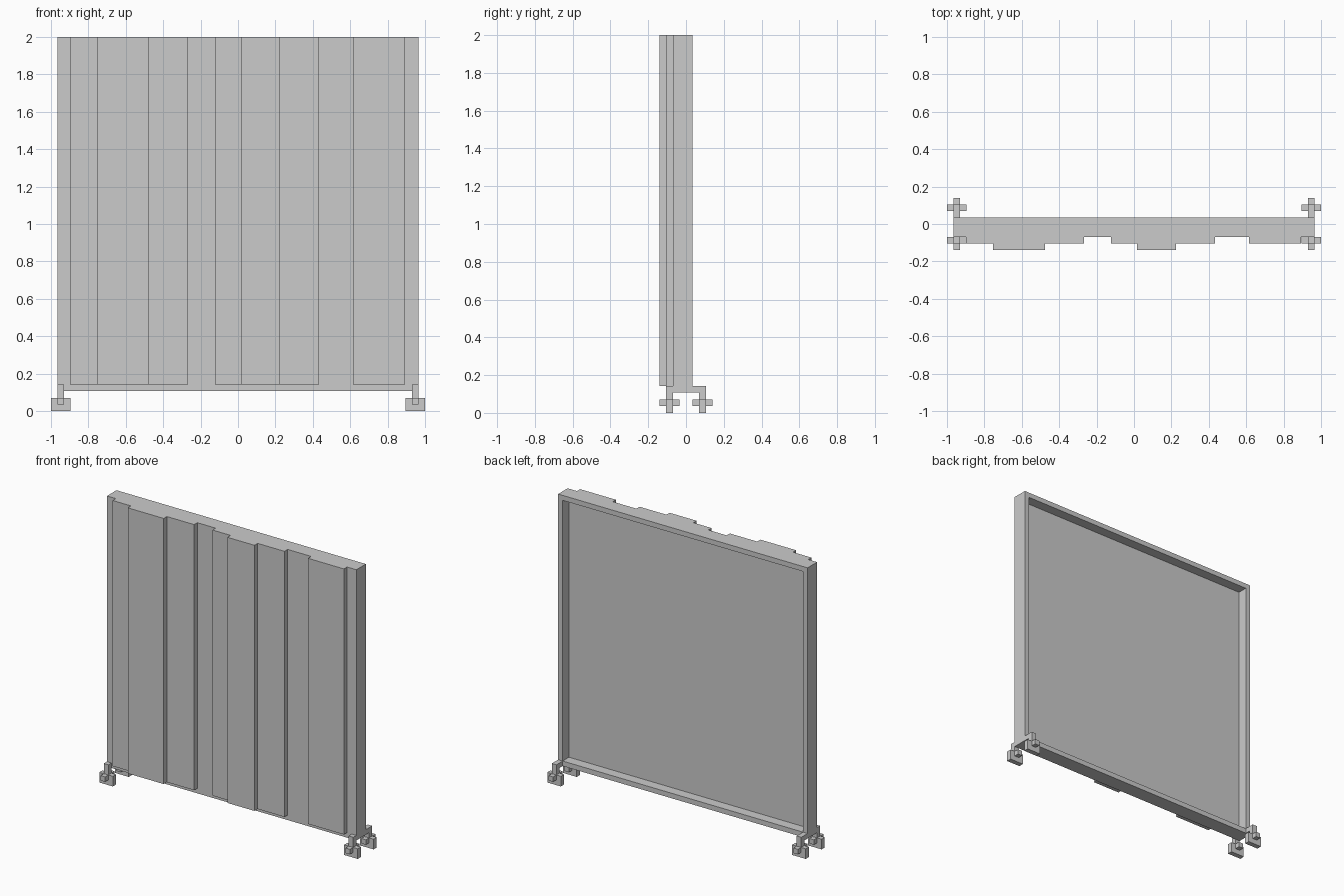
import bpy, bmesh

if "Cube" in bpy.data.objects:
    bpy.data.objects.remove(bpy.data.objects["Cube"])

T = 0.035                      # basic bar thickness
XO, XI = 0.965, 0.93           # outer and inner face of the frame sides
Z_RAIL, Z_WALL, Z_TOP = 0.107, 0.142, 2.0


def prism(name, outline, z0, z1):
    """Extrude an xy outline from z0 to z1."""
    bm = bmesh.new()
    face = bm.faces.new([bm.verts.new((x, y, z0)) for x, y in outline])
    ext = bmesh.ops.extrude_face_region(bm, geom=[face])["geom"]
    verts = [v for v in ext if isinstance(v, bmesh.types.BMVert)]
    bmesh.ops.translate(bm, verts=verts, vec=(0, 0, z1 - z0))
    bmesh.ops.recalc_face_normals(bm, faces=bm.faces)
    mesh = bpy.data.meshes.new(name)
    bm.to_mesh(mesh)
    bm.free()
    obj = bpy.data.objects.new(name, mesh)
    bpy.context.collection.objects.link(obj)
    return obj


def box(name, x0, x1, y0, y1, z0, z1):
    return prism(name, [(x0, y0), (x1, y0), (x1, y1), (x0, y1)], z0, z1)


# Front cladding: (right end of board, front y), left to right
boards = [(-0.897, -0.07), (-0.755, -0.105), (-0.477, -0.14), (-0.266, -0.105),
          (-0.124, -0.07), (0.016, -0.105), (0.225, -0.14), (0.433, -0.105),
          (0.616, -0.07), (0.893, -0.105), (XO, -0.07)]
outline, x = [(-XO, -T)], -XO
for end, y in boards:
    outline += [(x, y), (end, y)]
    x = end
outline.append((XO, -T))
prism("board_wall", outline, Z_WALL, Z_TOP)

# Raised rim around the back, and the rail under the wall
box("top_rim", -XI, XI, -T, T, Z_TOP - T, Z_TOP)
box("bottom_rail", -XI, XI, -2 * T, T, Z_RAIL, Z_WALL)

for side, s in (("left", -1), ("right", 1)):
    xa, xb = sorted((s * XI, s * XO))
    xc = (xa + xb) / 2
    box(f"{side}_rim", xa, xb, -T, T, Z_WALL, Z_TOP)
    # Foot crossbar carrying a wheel at the front and the back
    box(f"{side}_foot_bar", xa, xb, -3 * T, 3 * T, Z_RAIL, Z_WALL)
    for end, e in (("front", -1), ("back", 1)):
        ya, yb = sorted((e * 2 * T, e * 3 * T))
        box(f"{side}_{end}_leg", xa, xb, ya, yb, 0.071, Z_RAIL)
        box(f"{side}_{end}_wheel", xc - 0.0525, xc + 0.0525, ya, yb, 0, 0.071)
        for part, p0, p1 in (("front", ya - T, ya), ("back", yb, yb + T)):
            box(f"{side}_{end}_axle_{part}", xa, xb, p0, p1, 0.036, 0.071)
